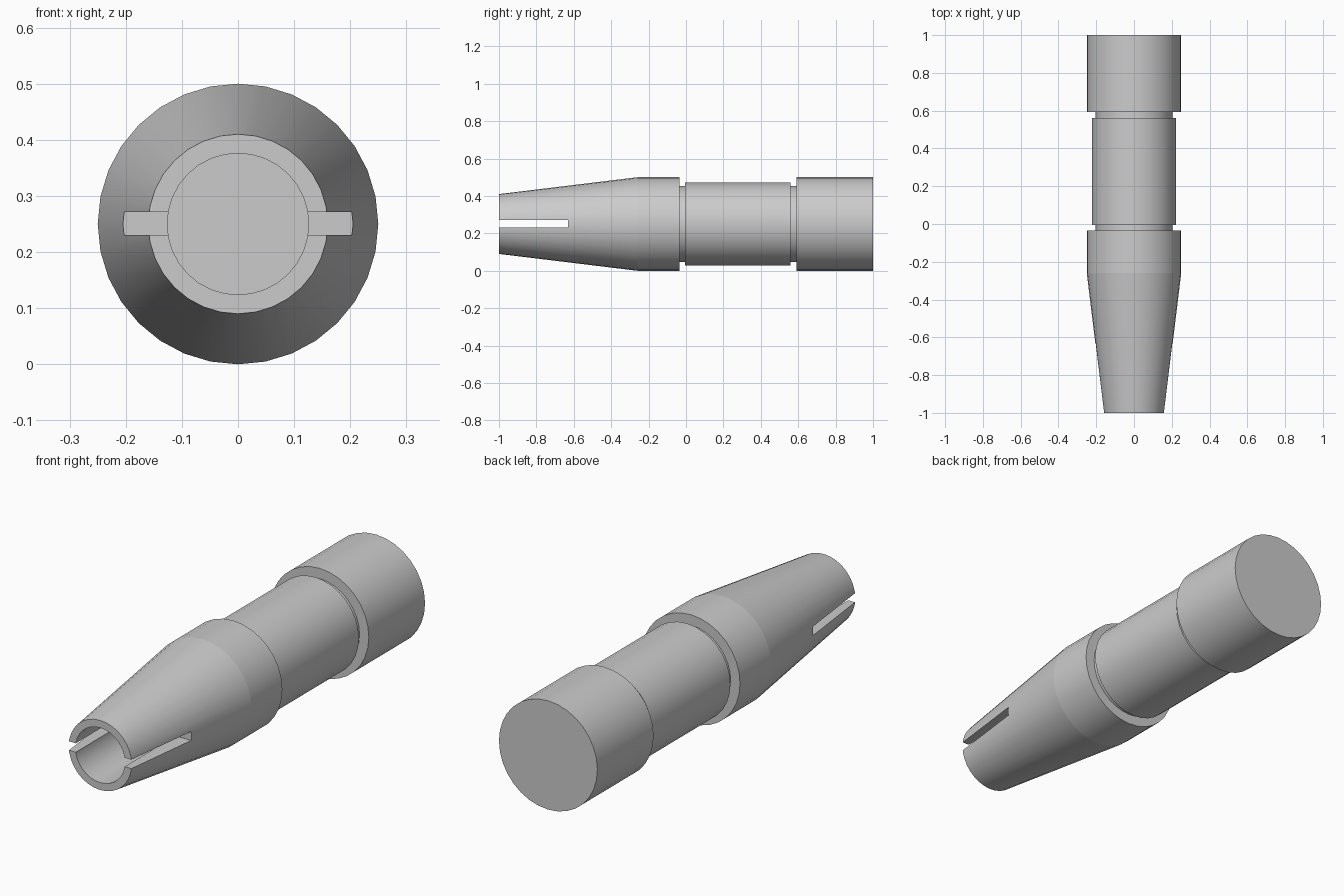
import bpy, bmesh, math

if "Cube" in bpy.data.objects:
    bpy.data.objects.remove(bpy.data.objects["Cube"])

SEG = 32
ZC = 0.25
TAPER_Y = -0.26

# Half section (y, radius): bore floor, bore, taper, collar, grooves, grip, rear cap
profile = [
    (-0.30, 0.126), (-1.0, 0.126), (-1.0, 0.16), (TAPER_Y, 0.25),
    (-0.035, 0.25), (-0.035, 0.203), (-0.005, 0.203), (-0.005, 0.222),
    (0.56, 0.222), (0.56, 0.203), (0.592, 0.203), (0.592, 0.25), (1.0, 0.25),
]


def lathe(name, points):
    bm = bmesh.new()
    rings = []
    for y, r in points:
        rings.append([bm.verts.new((r * math.sin(2 * math.pi * i / SEG), y,
                                    ZC + r * math.cos(2 * math.pi * i / SEG)))
                      for i in range(SEG)])
    for a, b in zip(rings, rings[1:]):
        for i in range(SEG):
            j = (i + 1) % SEG
            bm.faces.new((a[i], a[j], b[j], b[i]))
    bm.faces.new(rings[0])
    bm.faces.new(rings[-1])
    bmesh.ops.recalc_face_normals(bm, faces=bm.faces)
    mesh = bpy.data.meshes.new(name)
    bm.to_mesh(mesh)
    bm.free()
    obj = bpy.data.objects.new(name, mesh)
    bpy.context.collection.objects.link(obj)
    return obj


body = lathe("slotted_pin_body", profile)

# Slot through both sides of the hollow nose
bpy.ops.mesh.primitive_cube_add(size=1, location=(0, -0.88, 0.251))
cutter = bpy.context.object
cutter.name = "slot_cutter"
cutter.scale = (0.8, 0.5, 0.041)
cutter.hide_render = True

bpy.ops.object.select_all(action='DESELECT')
bpy.context.view_layer.objects.active = body
body.select_set(True)
mod = body.modifiers.new("slot", 'BOOLEAN')
mod.operation = 'DIFFERENCE'
mod.solver = 'EXACT'
mod.object = cutter
bpy.ops.object.modifier_apply(modifier=mod.name)
bpy.data.objects.remove(cutter, do_unlink=True)

# Smooth barrel with a crisp line where the taper begins
bpy.ops.object.shade_smooth_by_angle(angle=math.radians(30))
verts = body.data.vertices
for e in body.data.edges:
    if all(abs(verts[v].co.y - TAPER_Y) < 1e-4 for v in e.vertices):
        e.use_edge_sharp = True
